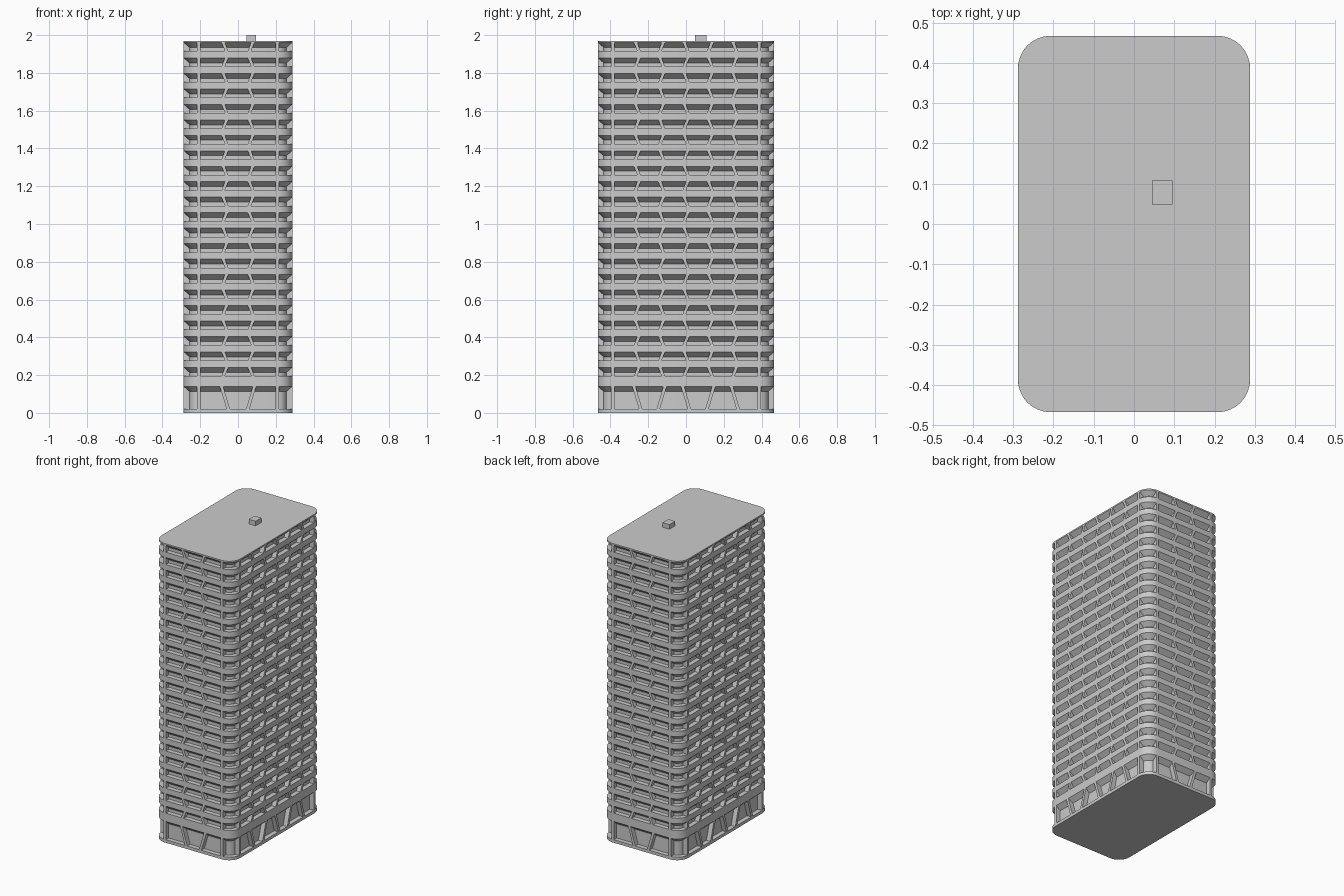
import bpy, bmesh, math
from mathutils import Matrix, Vector

if "Cube" in bpy.data.objects:
    bpy.data.objects.remove(bpy.data.objects["Cube"], do_unlink=True)

HALF_X, HALF_Y, RADIUS, INSET = 0.288, 0.467, 0.08, 0.03
FLOORS, PITCH, FIRST_SILL, OPENING = 22, 0.0819, 0.195, 0.046
ROOF = 1.97

concrete = bpy.data.materials.new("concrete grey")
concrete.use_nodes = True
concrete.diffuse_color = (0.6, 0.6, 0.6, 1)
concrete.node_tree.nodes["Principled BSDF"].inputs["Base Color"].default_value = (0.6, 0.6, 0.6, 1)


def finish(name, bm, smooth=False):
    bmesh.ops.recalc_face_normals(bm, faces=bm.faces)
    mesh = bpy.data.meshes.new(name)
    bm.to_mesh(mesh)
    bm.free()
    mesh.materials.append(concrete)
    obj = bpy.data.objects.new(name, mesh)
    bpy.context.collection.objects.link(obj)
    if smooth:
        bpy.ops.object.select_all(action='DESELECT')
        obj.select_set(True)
        bpy.context.view_layer.objects.active = obj
        bpy.ops.object.shade_smooth_by_angle(angle=math.radians(25))
    return obj


def outline(inset, z, steps=8):
    """Rounded rectangle, counter-clockwise."""
    r = RADIUS - inset
    pts = []
    for q, (sx, sy) in enumerate(((1, 1), (-1, 1), (-1, -1), (1, -1))):
        for s in range(steps + 1):
            a = math.pi / 2 * (q + s / steps)
            pts.append((sx * (HALF_X - RADIUS) + r * math.cos(a),
                        sy * (HALF_Y - RADIUS) + r * math.sin(a), z))
    return pts


# Openings: sill height, head height, soffit drop, mullion lean
openings = [(0.02, 0.14, 0.026, 0.018)]
for i in range(FLOORS):
    sill = FIRST_SILL + PITCH * i
    openings.append((sill, sill + OPENING, 0.026, 0.009))

# Tower body: flat sills, recessed walls and sloping soffits in one loft
profile = [(0, 0)]
for sill, head, drop, lean in openings:
    profile += [(0, sill), (INSET, sill), (INSET, head - drop), (0, head)]
profile.append((0, ROOF))

bm = bmesh.new()
rings = [[bm.verts.new(p) for p in outline(*level)] for level in profile]
for low, high in zip(rings, rings[1:]):
    for j in range(len(low)):
        k = (j + 1) % len(low)
        bm.faces.new((low[j], low[k], high[k], high[j]))
bm.faces.new(rings[0])
bm.faces.new(rings[-1])
finish("tower_body", bm, smooth=True)


def add_mullion(bm, turn, face, low_u, high_u, z0, z1, width):
    """Leaning bar filling the recess on one side of the tower."""
    rot = Matrix.Rotation(turn * math.pi / 2, 3, 'Z')
    ends = []
    for u, z in ((low_u, z0), (high_u, z1)):
        w = width / 2
        corners = ((u - w, -face), (u + w, -face),
                   (u + w, -face + INSET + 0.004), (u - w, -face + INSET + 0.004))
        ends.append([bm.verts.new(rot @ Vector((a, b, z))) for a, b in corners])
    low, high = ends
    bm.faces.new(low)
    bm.faces.new(high)
    for j in range(4):
        k = (j + 1) % 4
        bm.faces.new((low[j], low[k], high[k], high[j]))


# Mullions: upright at the corners, leaning alternately between windows
sides = (("front", 0, HALF_Y, HALF_X, 3), ("left", 1, HALF_X, HALF_Y, 6),
         ("back", 2, HALF_Y, HALF_X, 3), ("right", 3, HALF_X, HALF_Y, 6))
for name, turn, face, half, windows in sides:
    bm = bmesh.new()
    reach = half - RADIUS
    for floor, (sill, head, drop, lean) in enumerate(openings):
        for d in range(windows + 1):
            u = -reach + 2 * reach * d / windows
            tilt = 0
            if 0 < d < windows:
                tilt = lean if (d + floor) % 2 == 0 else -lean
            add_mullion(bm, turn, face, u - tilt, u + tilt, sill, head, 0.018)
    finish(name + "_mullions", bm)

# Small plant box on the roof
bm = bmesh.new()
bmesh.ops.create_cube(bm, size=1, matrix=Matrix.Translation((0.07, 0.078, 1.98))
                      @ Matrix.Diagonal((0.05, 0.06, 0.04, 1)))
finish("roof_box", bm)
